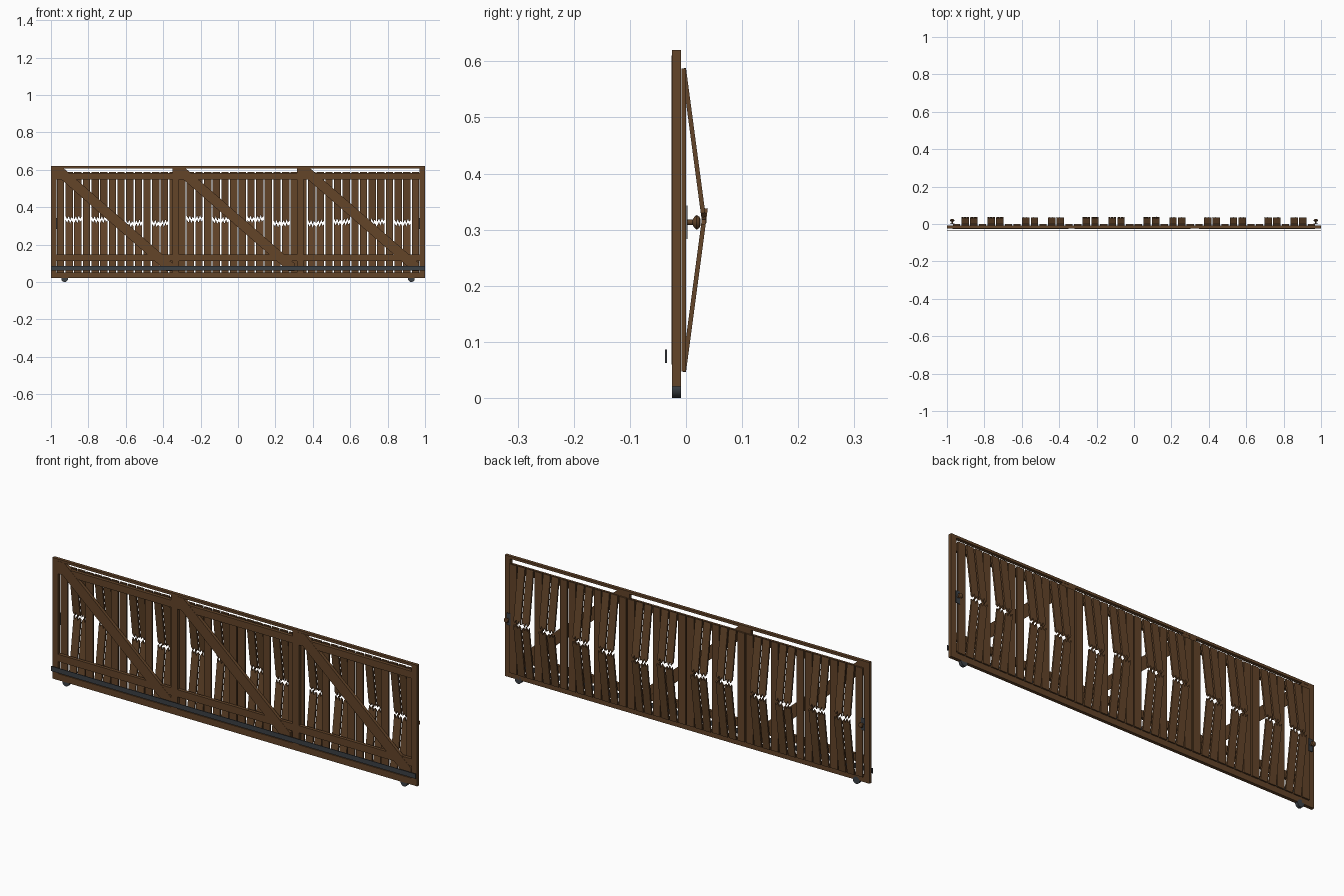
import bpy, bmesh, math
from mathutils import Vector, Matrix

if "Cube" in bpy.data.objects:
    bpy.data.objects.remove(bpy.data.objects["Cube"])


def material(name, rgb):
    m = bpy.data.materials.new(name)
    m.diffuse_color = (*rgb, 1)
    m.use_nodes = True
    m.node_tree.nodes["Principled BSDF"].inputs["Base Color"].default_value = m.diffuse_color
    return m


WOOD = material("brown wood", (0.125, 0.058, 0.022))
METAL = material("dark metal", (0.045, 0.052, 0.06))


def finish(bm, name, mat):
    bmesh.ops.recalc_face_normals(bm, faces=bm.faces)
    me = bpy.data.meshes.new(name)
    bm.to_mesh(me)
    bm.free()
    me.materials.append(mat)
    ob = bpy.data.objects.new(name, me)
    bpy.context.collection.objects.link(ob)
    return ob


def slab(name, outline, y0, y1, mat=WOOD, bend=None):
    """Extrude an x-z outline along y; bend = (hinge z, angle) leans it back."""
    bm = bmesh.new()
    f = bm.faces.new([bm.verts.new((x, y0, z)) for x, z in outline])
    r = bmesh.ops.extrude_face_region(bm, geom=[f])
    vs = [v for v in r["geom"] if isinstance(v, bmesh.types.BMVert)]
    bmesh.ops.translate(bm, verts=vs, vec=(0, y1 - y0, 0))
    if bend:
        bmesh.ops.rotate(bm, verts=bm.verts, cent=(0, y0, bend[0]),
                         matrix=Matrix.Rotation(bend[1], 3, 'X'))
    return finish(bm, name, mat)


def box(name, x0, x1, y0, y1, z0, z1, mat=WOOD):
    return slab(name, [(x0, z0), (x1, z0), (x1, z1), (x0, z1)], y0, y1, mat)


def lathe(name, profile, centre, sides, mat):
    """Revolve (radius, y) points around a front-to-back axis."""
    bm = bmesh.new()
    rings = [[bm.verts.new(Vector(centre) + Vector((r * math.cos(2 * math.pi * i / sides), y,
              r * math.sin(2 * math.pi * i / sides)))) for i in range(sides)] for r, y in profile]
    for a, b in zip(rings, rings[1:]):
        for i in range(sides):
            j = (i + 1) % sides
            bm.faces.new((a[i], a[j], b[j], b[i]))
    bm.faces.new(rings[0])
    bm.faces.new(rings[-1])
    return finish(bm, name, mat)


# Frame: rails, stiles and middle posts
FY0, FY1 = -0.025, -0.009
box("top_rail", -1, 1, FY0, FY1, 0.608, 0.62)
box("upper_rail", -0.97, 0.97, FY0, FY1, 0.547, 0.582)
box("lower_rail", -0.97, 0.97, FY0, FY1, 0.112, 0.148)
box("bottom_rail", -1, 1, FY0, FY1, 0.02, 0.052)
for s in (-1, 1):
    box("end_stile", s * 0.985 - 0.015, s * 0.985 + 0.015, FY0, FY1, 0.02, 0.62)
    box("middle_post", s * 0.333 - 0.018, s * 0.333 + 0.018, FY0, FY1, 0.02, 0.62)

# Diagonal braces, one in each bay
for x0 in (-0.97, -0.318, 0.348):
    x1 = x0 + 0.62
    slab("diagonal_brace", [(x0, 0.61), (x0 + 0.035, 0.61), (x1, 0.10),
                            (x1, 0.06), (x1 - 0.035, 0.06), (x0, 0.57)],
         FY0 - 0.001, FY1 - 0.001)

# Planks: whole ones, and neighbouring pairs snapped and pushed backwards
PITCH, HALF = 0.0463, 0.0195
BOTTOM, TOP = 0.047, 0.587
LEAN = math.radians(7.6)
SNAP = [0.333, 0.333, 0.312, 0.312, 0.335, 0.33, 0.335, 0.312, 0.312, 0.32, 0.32, 0.315]
ZIGZAG = [(-1, 0.008), (-0.5, -0.008), (-0.15, 0.010), (0.3, -0.012), (0.6, 0.004), (1, -0.004)]
for k in range(-1, 41):
    x = (k - 19.5) * PITCH
    if k in (-1, 40) or k % 7 in (2, 5, 6):
        box("plank", x - HALF, x + HALF, -0.008, 0, BOTTOM, TOP)
        continue
    pair = (k // 7) * 2 + (k % 7) // 3
    flip = -1 if k % 7 in (1, 4) else 1
    tear = [(x + HALF * u, SNAP[pair] + flip * d) for u, d in ZIGZAG]
    slab("broken_plank_top", [(px, pz + 0.008) for px, pz in tear] +
         [(x + HALF, TOP), (x - HALF, TOP)], -0.008, 0, bend=(TOP, LEAN))
    slab("broken_plank_bottom", [(px, pz - 0.006) for px, pz in tear] +
         [(x + HALF, BOTTOM), (x - HALF, BOTTOM)], -0.008, 0, bend=(BOTTOM, -LEAN))

# Guide track across the front
box("guide_track", -1, 1, -0.037, -0.034, 0.062, 0.086, METAL)

# Wheels, knobs and their plates at both ends
for s in (-1, 1):
    lathe("wheel", [(0.018, -0.025), (0.018, -0.009)], (s * 0.927, 0, 0.018), 24, METAL)
    box("knob_plate", s * 0.972 - 0.011, s * 0.972 + 0.011, 0.0005, 0.003, 0.283, 0.343, METAL)
    lathe("knob", [(0.005, 0.003), (0.005, 0.012), (0.010, 0.015), (0.013, 0.019),
                   (0.010, 0.024), (0.005, 0.026)], (s * 0.972, 0, 0.313), 16, WOOD)

# Smooth the round parts, keep sharp edges
bpy.ops.object.select_all(action='DESELECT')
for ob in bpy.data.objects:
    if ob.name.startswith(("wheel", "knob")):
        ob.select_set(True)
        bpy.context.view_layer.objects.active = ob
bpy.ops.object.shade_smooth_by_angle()
